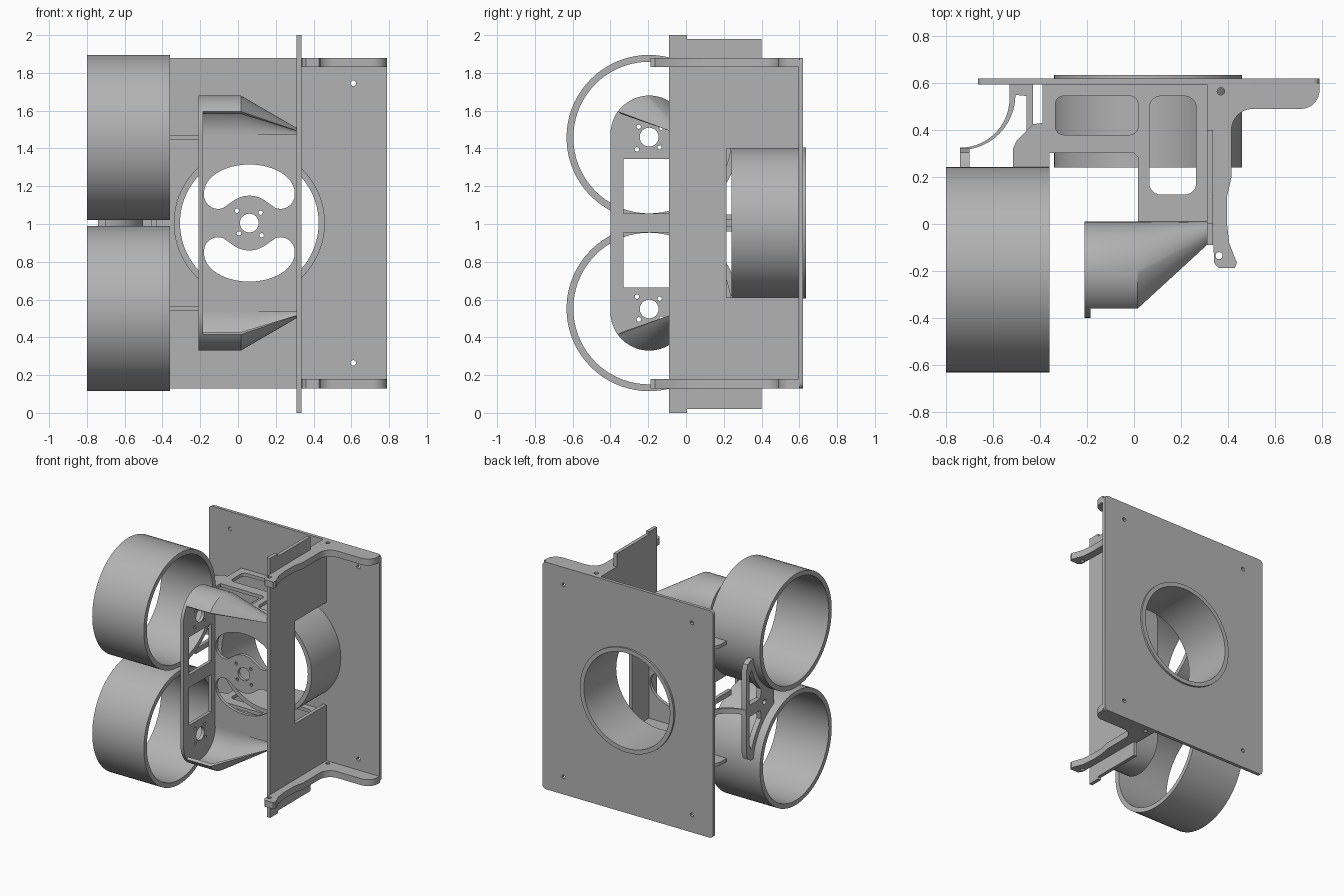
import bpy, bmesh
from math import sin, cos, radians, sqrt
from mathutils import Matrix

if "Cube" in bpy.data.objects:
    bpy.data.objects.remove(bpy.data.objects["Cube"])

grey = bpy.data.materials.new("plain grey")
grey.use_nodes = True
COLOUR = (0.45, 0.45, 0.45, 1)
grey.diffuse_color = COLOUR
grey.node_tree.nodes["Principled BSDF"].inputs["Base Color"].default_value = COLOUR

MID = 1.005                      # height of the mirror plane
PLANES = {                       # profile plane for each extrusion axis
    "x": Matrix(((0, 0, 1, 0), (1, 0, 0, 0), (0, 1, 0, 0), (0, 0, 0, 1))),
    "y": Matrix(((1, 0, 0, 0), (0, 0, -1, 0), (0, 1, 0, 0), (0, 0, 0, 1))),
    "z": Matrix.Identity(4),
}


def arc(cx, cy, r, a0=0, a1=360, n=24, ry=None):
    ry = ry or r
    steps = n if a1 - a0 == 360 else n + 1
    angles = [radians(a0 + (a1 - a0) * i / n) for i in range(steps)]
    return [(cx + r * cos(a), cy + ry * sin(a)) for a in angles]


def box(x0, x1, y0, y1, r=0.0):
    if r == 0:
        return [(x0, y0), (x1, y0), (x1, y1), (x0, y1)]
    return (arc(x1 - r, y1 - r, r, 0, 90, 6) + arc(x0 + r, y1 - r, r, 90, 180, 6)
            + arc(x0 + r, y0 + r, r, 180, 270, 6) + arc(x1 - r, y0 + r, r, 270, 359.9, 6))


def flip(points):
    return [(u, 2 * MID - v) for u, v in reversed(points)]


def finish(ob):
    bpy.ops.object.select_all(action="DESELECT")
    ob.select_set(True)
    bpy.context.view_layer.objects.active = ob
    if ob.type == "CURVE":
        bpy.ops.object.convert(target="MESH")
        ob = bpy.context.object
        bm = bmesh.new()
        bm.from_mesh(ob.data)
        bmesh.ops.remove_doubles(bm, verts=bm.verts, dist=0.0001)
        bmesh.ops.recalc_face_normals(bm, faces=bm.faces)
        bm.to_mesh(ob.data)
        bm.free()
    ob.data.materials.clear()
    ob.data.materials.append(grey)
    bpy.ops.object.shade_smooth_by_angle(angle=radians(30))
    return ob


def plate(name, axis, lo, hi, loops):
    """Extrude an outline (first loop) with holes (other loops)."""
    cu = bpy.data.curves.new(name, "CURVE")
    cu.dimensions = "2D"
    cu.fill_mode = "BOTH"
    cu.extrude = (hi - lo) / 2
    for pts in loops:
        sp = cu.splines.new("POLY")
        sp.points.add(len(pts) - 1)
        for p, (u, v) in zip(sp.points, pts):
            p.co = (u, v, 0, 1)
        sp.use_cyclic_u = True
    ob = bpy.data.objects.new(name, cu)
    bpy.context.collection.objects.link(ob)
    ob = finish(ob)
    shift = [(lo + hi) / 2 if axis == a else 0 for a in "xyz"]
    ob.data.transform(Matrix.Translation(shift) @ PLANES[axis])
    return ob


# Rear mounting plate and the tube through it
screws = [arc(x, z, 0.015, n=12) for x in (-0.485, 0.61) for z in (0.265, 1.745)]
plate("back_plate", "y", 0.595, 0.62,
      [box(-0.665, 0.79, 0.13, 1.88, 0.03), arc(0.06, MID, 0.38, n=64)] + screws)
plate("rear_tube", "y", 0.24, 0.635,
      [arc(0.06, MID, 0.4, n=72), arc(0.06, MID, 0.367, n=72)])

# Two large side rings
RING_Y, RING_Z, RING_R = -0.195, 1.4575, 0.4375
for name, z in (("upper", RING_Z), ("lower", 2 * MID - RING_Z)):
    plate(name + "_ring", "x", -0.8, -0.36,
          [arc(RING_Y, z, RING_R, n=72), arc(RING_Y, z, RING_R - 0.036, n=72)])

# Upright side plate with stepped tabs and a notch around the tube
top = [(0.597, 1.4), (0.597, 1.87), (0.4, 1.87), (0.4, 1.98),
       (0.005, 1.98), (0.005, 2.0), (-0.09, 2.0)]
low = [(y, 2 - z if z > 1.9 else 2 * MID - z) for y, z in reversed(top)]
low[:2] = [(-0.09, 0), (0.005, 0)]
plate("side_plate", "x", 0.31, 0.337, [[(0.215, 1.4)] + top + low + [(0.215, 0.61)]])

# Hooked brackets at the top and bottom of the side plate
hook = ([(0.31, 0.6), (0.79, 0.6)] + [(0.79, 0.57)]
        + arc(0.71, 0.57, 0.08, 0, -90, 8)
        + arc(0.505, 0.4, 0.09, 90, 180, 8)
        + [(0.415, 0.2), (0.397, 0.12), (0.395, 0.01), (0.405, -0.08),
           (0.438, -0.165), (0.43, -0.187), (0.36, -0.187), (0.34, -0.165),
           (0.335, 0.4), (0.31, 0.4)])
for name, z in (("upper", 1.83), ("lower", 0.13)):
    plate(name + "_hook", "z", z, z + 0.05,
          [hook, arc(0.362, -0.135, 0.015, n=12), arc(0.37, 0.565, 0.016, n=12)])

# Windowed arms that carry the rings and the holder
arm = ([(0.315, 0.6), (-0.39, 0.6), (-0.39, 0.43), (-0.43, 0.425)]
       + [(-0.5, 0.355), (-0.516, 0.32), (-0.516, 0.238), (-0.36, 0.238), (-0.36, 0.302)]
       + [(0.0, 0.302), (0.017, 0.285), (0.017, 0.0), (0.315, 0.0)])
for name, z in (("upper", RING_Z), ("lower", 2 * MID - RING_Z)):
    plate(name + "_arm", "z", z - 0.013, z + 0.013,
          [arm, box(-0.335, 0.017, 0.38, 0.545, 0.035), box(0.065, 0.265, 0.125, 0.545, 0.05)])

# Holder: rounded end plate with two sockets
ENDZ, ENDR = 1.475, 0.205
half = arc(RING_Y, ENDZ, ENDR, 0, 180, 24)
holes = [box(-0.33, -0.06, 1.055, 1.345)]
holes += [arc(RING_Y, 1.46, 0.05, n=24)]
holes += [arc(RING_Y + a, 1.46 + b, 0.012, n=10)
          for a, b in ((-0.055, 0.055), (0.065, 0.05), (0.055, -0.055), (-0.065, -0.065))]
plate("holder_end", "x", -0.21, -0.185, [half + flip(half)] + holes + [flip(h) for h in holes])

# Holder: back panel with a hub between two kidney-shaped openings
lobe = arc(0.06, 1.165, 0.24, 0, 180, 24, 0.15)
lobe += arc(-0.105, 1.155, 0.075, 180, 290, 10)
lobe += arc(0.06, MID, 0.145, 125, 55, 12)
lobe += arc(0.225, 1.155, 0.075, 250, 360, 10)
small = [arc(0.06 + a, MID + b, 0.012, n=10)
         for a, b in ((-0.065, 0.065), (0.06, 0.055), (0.065, -0.065), (-0.055, -0.055))]
plate("holder_back", "y", -0.015, 0.01,
      [box(-0.19, 0.315, 2 * MID - ENDZ, ENDZ), arc(0.06, MID, 0.05, n=24),
       lobe, flip(lobe)] + small)


# Holder: rounded hood, straight at first and then tapering into the side plate
def hood(name, mirrored):
    sections = ((-0.19, 1, 1), (0.015, 1, 1), (0.315, 0.257, 0.15))
    bm = bmesh.new()
    rings = []
    outer = arc(RING_Y, ENDZ, ENDR, 0, 144, 24)
    inner = arc(RING_Y, ENDZ, ENDR - 0.022, 0, 144, 24)
    for x, sy, sz in sections:
        ring = []
        for y, z in outer + inner[::-1]:
            z = ENDZ + (z - ENDZ) * sz
            z = 2 * MID - z if mirrored else z
            ring.append(bm.verts.new((x, 0.01 + (y - 0.01) * sy, z)))
        rings.append(ring)
    for a, b in zip(rings, rings[1:]):
        for i in range(len(a)):
            j = (i + 1) % len(a)
            bm.faces.new((a[i], a[j], b[j], b[i]))
    bm.faces.new(rings[0])
    bm.faces.new(rings[-1])
    bmesh.ops.recalc_face_normals(bm, faces=bm.faces)
    me = bpy.data.meshes.new(name)
    bm.to_mesh(me)
    bm.free()
    ob = bpy.data.objects.new(name, me)
    bpy.context.collection.objects.link(ob)
    finish(ob)


hood("upper_hood", False)
hood("lower_hood", True)

# Saddle frame nested between the two rings
edge = arc(RING_Y, RING_Z, RING_R - 0.005, -65, -9, 20) + [(0.27, 1.39), (0.305, 1.37), (0.322, 1.32)]
opening = arc(RING_Y, RING_Z, 0.475, -45, -18, 10) + [(0.285, 1.27), (0.285, 1.05), (0.15, 1.05)]
plate("saddle_frame", "x", -0.74, -0.7,
      [edge + flip(edge), opening, flip(opening), arc(0.1, MID, 0.02, n=16)])

# Curved strut joining the saddle to the back plate, with a straight leg
strut = (arc(-0.74, 0.55, 0.235, -90, 0, 14)[::-1]
         + [(-0.74, 0.325)] + arc(-0.74, 0.535, 0.21, -90, 0, 14)
         + [(-0.53, 0.6), (-0.43, 0.6), (-0.43, 0.1), (-0.458, 0.1), (-0.458, 0.545)])
plate("curved_strut", "z", MID - 0.02, MID + 0.02, [strut])
